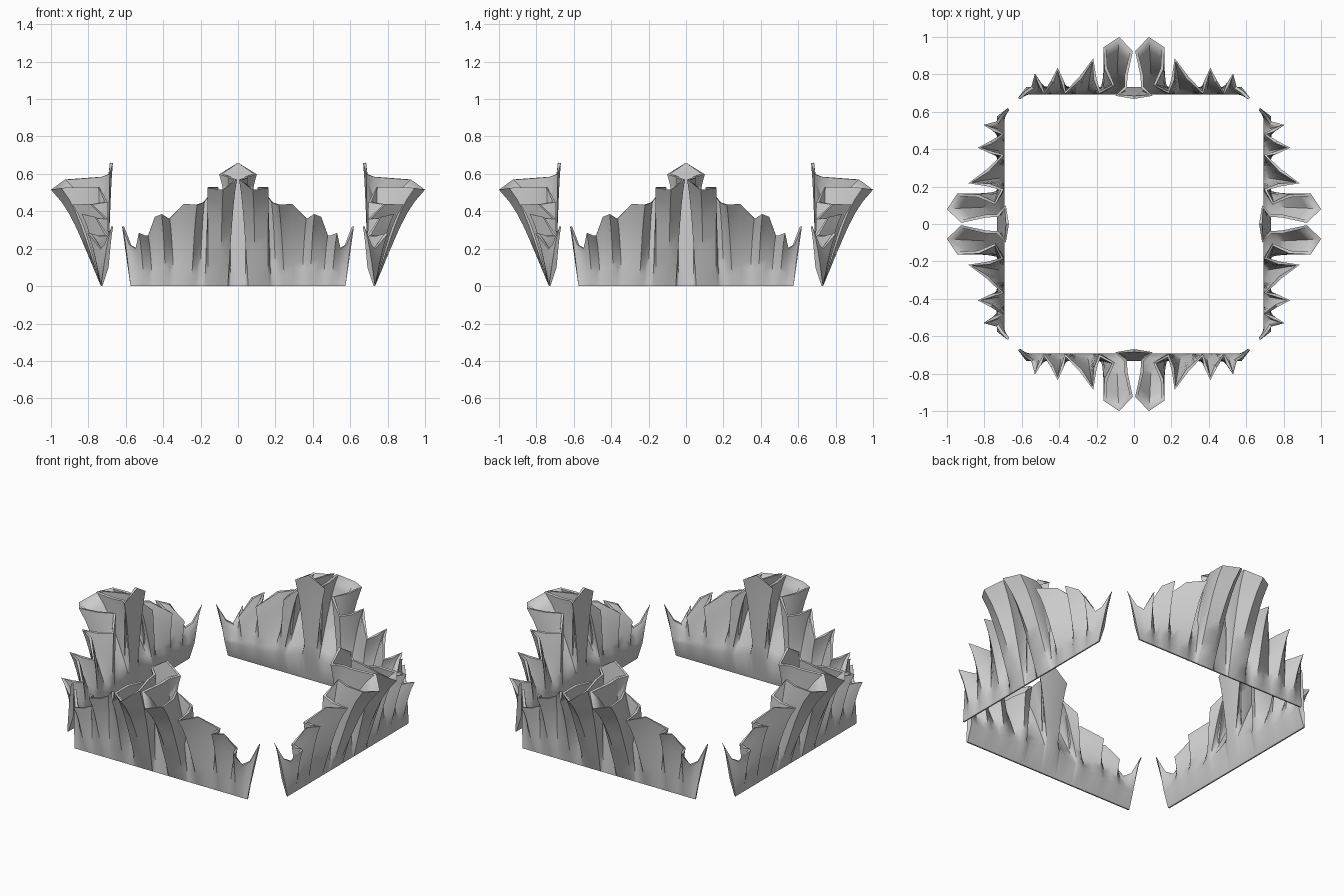
import bpy, bmesh, math
from mathutils import Vector, Matrix

if "Cube" in bpy.data.objects:
    bpy.data.objects.remove(bpy.data.objects["Cube"])

# Half of the folded leaf edge, centre to end: (base x, top x, top outward distance, top z)
FOLDS = [
    (0.000, 0.000, 0.685, 0.66),   # centre tab
    (0.035, 0.085, 0.690, 0.60),
    (0.042, 0.038, 0.725, 0.585),
    (0.050, 0.035, 0.790, 0.58),   # large leaf
    (0.055, 0.006, 0.925, 0.57),
    (0.095, 0.080, 1.000, 0.515),
    (0.160, 0.163, 0.945, 0.525),
    (0.175, 0.158, 0.830, 0.53),
    (0.182, 0.118, 0.745, 0.53),
    (0.205, 0.180, 0.712, 0.45),
    (0.225, 0.200, 0.775, 0.44),   # second leaf
    (0.250, 0.218, 0.885, 0.435),
    (0.300, 0.290, 0.790, 0.44),
    (0.340, 0.365, 0.710, 0.36),
    (0.365, 0.375, 0.765, 0.365),  # third leaf
    (0.385, 0.408, 0.835, 0.385),
    (0.425, 0.445, 0.765, 0.37),
    (0.455, 0.480, 0.708, 0.27),
    (0.475, 0.495, 0.750, 0.27),   # fourth leaf
    (0.500, 0.530, 0.805, 0.285),
    (0.530, 0.548, 0.735, 0.20),
    (0.550, 0.580, 0.715, 0.22),   # end blade
    (0.575, 0.620, 0.675, 0.32),
]
ROWS = 8
WALL = 0.016
BASE = 0.733


def ease(t):
    return 0.8 * t + 0.2 * t ** 6


def build_panel(name, angle):
    pts = [(-a, -b, c, d) for a, b, c, d in reversed(FOLDS[1:])] + FOLDS
    n = len(pts)
    bm = bmesh.new()
    cols = []
    for i, (bx, tx, td, tz) in enumerate(pts):
        # inward direction of the folded edge in plan
        norm = Vector((0, 0))
        for j in (i - 1, i):
            if 0 <= j < n - 1:
                e = Vector((pts[j + 1][1] - pts[j][1], pts[j + 1][2] - pts[j][2]))
                norm += Vector((e.y, -e.x)).normalized()
        if norm.length < 1e-4:
            norm = Vector((0, -1))
        norm.normalize()
        ix, idist = tx + norm.x * WALL, max(td + norm.y * WALL, 0.667)
        crease = 0.10 + 0.07 * math.exp(-(bx / 0.16) ** 2)
        loop = []
        # outer wall going up
        for r in range(ROWS + 1):
            t = r / ROWS
            f = ease(t)
            loop.append((bx + (tx - bx) * f, -(BASE + (td - BASE) * f), tz * t))
        # inner wall going down to the crease above the base band
        for r in range(ROWS, -1, -1):
            t = r / ROWS
            f = ease(t)
            loop.append((bx + (ix - bx) * f, -(0.692 + (idist - 0.692) * f),
                         crease + (tz - 0.002 - crease) * t))
        loop.append((bx, -BASE + 0.008, 0))
        cols.append([bm.verts.new(p) for p in loop])
    m = len(cols[0])
    for a, b in zip(cols, cols[1:]):
        for k in range(m):
            l = (k + 1) % m
            bm.faces.new((a[k], b[k], b[l], a[l]))
    bm.faces.new(cols[0])
    bm.faces.new(list(reversed(cols[-1])))
    bmesh.ops.recalc_face_normals(bm, faces=bm.faces[:])
    bmesh.ops.transform(bm, matrix=Matrix.Rotation(angle, 4, 'Z'), verts=bm.verts[:])
    me = bpy.data.meshes.new(name)
    bm.to_mesh(me)
    bm.free()
    ob = bpy.data.objects.new(name, me)
    bpy.context.collection.objects.link(ob)
    bpy.ops.object.select_all(action='DESELECT')
    ob.select_set(True)
    bpy.context.view_layer.objects.active = ob
    bpy.ops.object.shade_smooth_by_angle(angle=math.radians(45))


# Four identical leaf panels around a square
for k, side in enumerate(("front", "right", "back", "left")):
    build_panel(side + "_leaf_panel", k * math.pi / 2)
